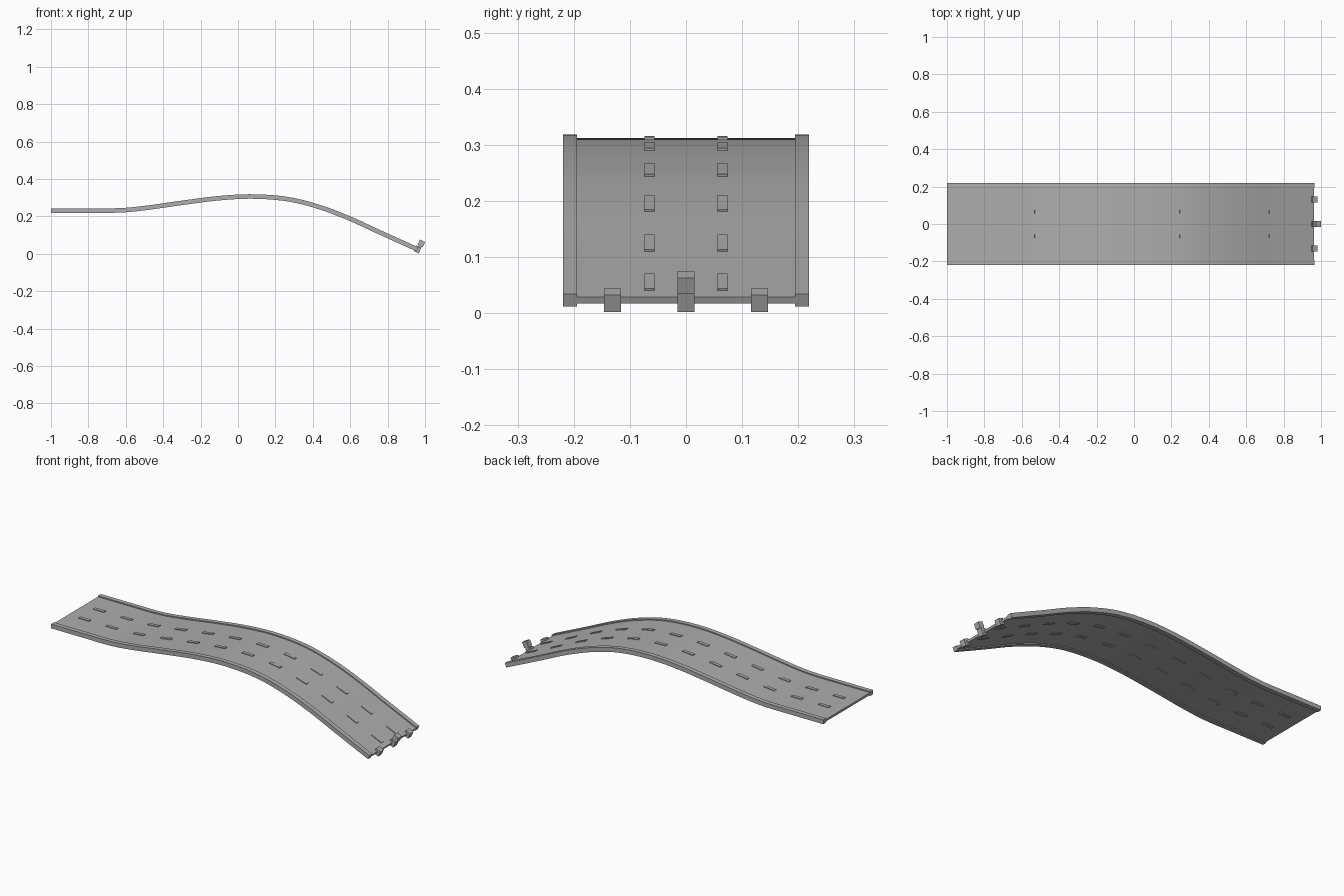
import bpy, bmesh, math
from mathutils import Vector, Matrix

if "Cube" in bpy.data.objects:
    bpy.data.objects.remove(bpy.data.objects["Cube"])

grey = bpy.data.materials.new("plain grey")
grey.diffuse_color = (0.42, 0.42, 0.42, 1)
grey.use_nodes = True
grey.node_tree.nodes["Principled BSDF"].inputs["Base Color"].default_value = grey.diffuse_color

# Side profile of the track centre line (x, z)
P = [(-1, .231), (-.8, .231), (-.63, .232), (-.5, .244), (-.3, .272), (-.1, .297),
     (.08, .306), (.27, .291), (.44, .248), (.6, .187), (.75, .118), (.905, .048), (.96, .0232)]


def slope(i):
    a, b = P[max(i - 1, 0)], P[min(i + 1, len(P) - 1)]
    return (b[1] - a[1]) / (b[0] - a[0])


path = []
for i in range(len(P) - 1):
    (x0, z0), (x1, z1) = P[i], P[i + 1]
    d = x1 - x0
    n = max(2, round(d / .02))
    for k in range(n):
        t = k / n
        z = ((2*t**3 - 3*t*t + 1) * z0 + (t**3 - 2*t*t + t) * d * slope(i)
             + (3*t*t - 2*t**3) * z1 + (t**3 - t*t) * d * slope(i + 1))
        path.append(Vector((x0 + d * t, 0, z)))
path.append(Vector((P[-1][0], 0, P[-1][1])))


def tangent(i):
    return (path[min(i + 1, len(path) - 1)] - path[max(i - 1, 0)]).normalized()


def up(t):
    return Vector((-t.z, 0, t.x))


def finish(bm, name):
    bmesh.ops.recalc_face_normals(bm, faces=bm.faces)
    me = bpy.data.meshes.new(name)
    bm.to_mesh(me)
    bm.free()
    me.materials.append(grey)
    ob = bpy.data.objects.new(name, me)
    bpy.context.collection.objects.link(ob)
    bpy.context.view_layer.objects.active = ob
    ob.select_set(True)
    bpy.ops.object.shade_smooth_by_angle(angle=math.radians(30))
    ob.select_set(False)


def sweep(name, y0, y1, half):
    """Rectangular strip following the path."""
    bm = bmesh.new()
    rings = []
    for i, p in enumerate(path):
        n = up(tangent(i)) * half
        rings.append([bm.verts.new(p + n * s + Vector((0, y, 0)))
                      for y, s in ((y0, -1), (y1, -1), (y1, 1), (y0, 1))])
    for a, b in zip(rings, rings[1:]):
        for k in range(4):
            bm.faces.new((a[k], a[(k + 1) % 4], b[(k + 1) % 4], b[k]))
    bm.faces.new(rings[0])
    bm.faces.new(rings[-1])
    finish(bm, name)


def box(bm, centre, t, size):
    """Box aligned with the track direction t."""
    n = up(t)
    rot = Matrix((t, (0, 1, 0), n)).transposed().to_4x4()
    bmesh.ops.create_cube(bm, size=1, matrix=Matrix.Translation(centre) @ rot
                          @ Matrix.Diagonal((*size, 1)))


# Road deck and raised side rails
sweep("track_deck", -.196, .196, .006)
sweep("rail_front", -.219, -.194, .012)
sweep("rail_back", .194, .219, .012)

# Dashed lane markers, evenly spaced along the arc length
arc = [0]
for a, b in zip(path, path[1:]):
    arc.append(arc[-1] + (b - a).length)
first, last = .1, arc[-1] - .062
bm = bmesh.new()
for k in range(12):
    s = first + (last - first) * k / 11
    i = next(j for j in range(1, len(arc)) if arc[j] >= s)
    f = (s - arc[i - 1]) / (arc[i] - arc[i - 1])
    c = path[i - 1].lerp(path[i], f)
    t = tangent(i - 1).lerp(tangent(i), f).normalized()
    for y in (-.065, .065):
        box(bm, c + Vector((0, y, 0)), t, (.066, .0185, .0195))
finish(bm, "lane_dashes")

# Connector pegs on the low end
t = tangent(len(path) - 1)
n = up(t)
end = path[-1]
for name, y in (("peg_front", -.131), ("peg_middle", 0), ("peg_back", .131)):
    bm = bmesh.new()
    box(bm, end + Vector((0, y, 0)), t, (.03, .031, .033))
    finish(bm, name)
bm = bmesh.new()
box(bm, end + n * .02 + t * .004, t, (.018, .03, .014))
box(bm, end + n * .0375 + t * .0055, t, (.03, .031, .031))
finish(bm, "hook_head")
